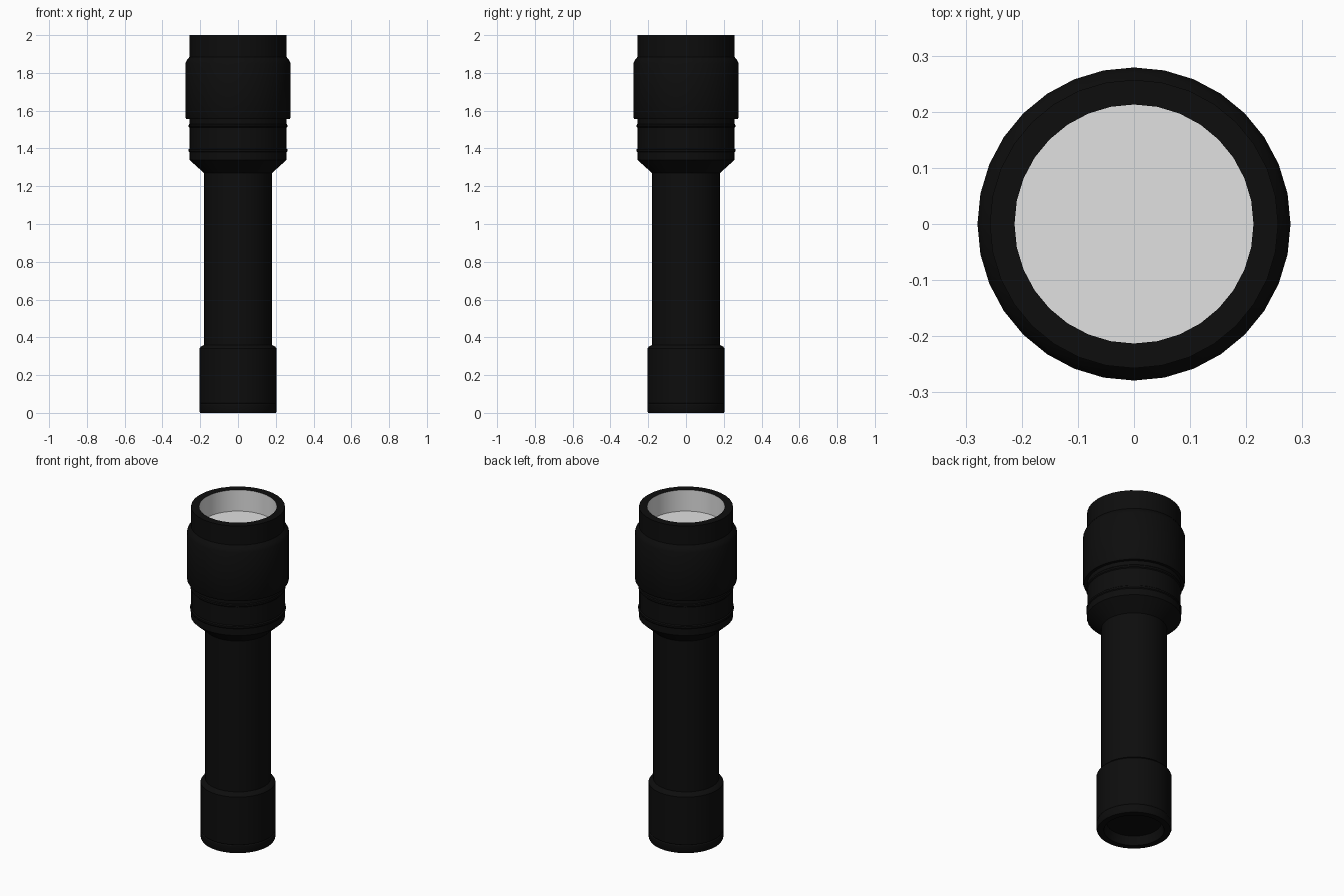
import bpy, bmesh, math

if "Cube" in bpy.data.objects:
    bpy.data.objects.remove(bpy.data.objects["Cube"])

SIDES = 32


def material(name, rgb):
    m = bpy.data.materials.new(name)
    m.diffuse_color = (*rgb, 1.0)
    m.use_nodes = True
    m.node_tree.nodes["Principled BSDF"].inputs["Base Color"].default_value = m.diffuse_color
    return m


black = material("matte black", (0.004, 0.004, 0.004))
silver = material("reflector silver", (0.75, 0.75, 0.75))


def lathe(name, profile, mat):
    """Spin (radius, height) points round z; radius 0 closes to a pole."""
    bm = bmesh.new()
    rings = []
    for r, z in profile:
        if r == 0:
            rings.append([bm.verts.new((0, 0, z))] * SIDES)
        else:
            rings.append([bm.verts.new((r * math.cos(2 * math.pi * i / SIDES),
                                        r * math.sin(2 * math.pi * i / SIDES), z))
                          for i in range(SIDES)])
    for a, b in zip(rings, rings[1:]):
        for i in range(SIDES):
            j = (i + 1) % SIDES
            quad = [a[i], a[j], b[j], b[i]]
            bm.faces.new(list(dict.fromkeys(quad)))
    me = bpy.data.meshes.new(name)
    bm.to_mesh(me)
    bm.free()
    me.materials.append(mat)
    ob = bpy.data.objects.new(name, me)
    bpy.context.collection.objects.link(ob)
    bpy.context.view_layer.objects.active = ob
    ob.select_set(True)
    bpy.ops.object.shade_smooth_by_angle(angle=math.radians(30))
    ob.select_set(False)
    return ob


# Tail cap with a recessed underside
lathe("tail_cap", [(0, 0.05), (0.15, 0.05), (0.165, 0.0), (0.2, 0.0), (0.205, 0.01),
                   (0.205, 0.045), (0.202, 0.05), (0.205, 0.055),
                   (0.205, 0.34), (0.198, 0.35), (0.18, 0.36)], black)

# Handle tube
lathe("handle", [(0.18, 0.36), (0.18, 1.27)], black)

# Flared neck with two fine ridges
lathe("neck", [(0.18, 1.27), (0.258, 1.34), (0.258, 1.38), (0.262, 1.385),
               (0.262, 1.395), (0.256, 1.40), (0.256, 1.51), (0.261, 1.515),
               (0.261, 1.525), (0.257, 1.53), (0.257, 1.555)], black)

# Wide head collar and bezel, ending in the flat front rim
lathe("head", [(0.257, 1.555), (0.274, 1.555), (0.279, 1.565), (0.279, 1.85),
               (0.27, 1.868), (0.257, 1.885), (0.257, 2.0), (0.213, 2.0)], black)

# Reflector wall and lens inside the head
lathe("reflector", [(0.213, 2.0), (0.213, 1.87)], silver)
lathe("lens", [(0.213, 1.872), (0, 1.872)], silver)
